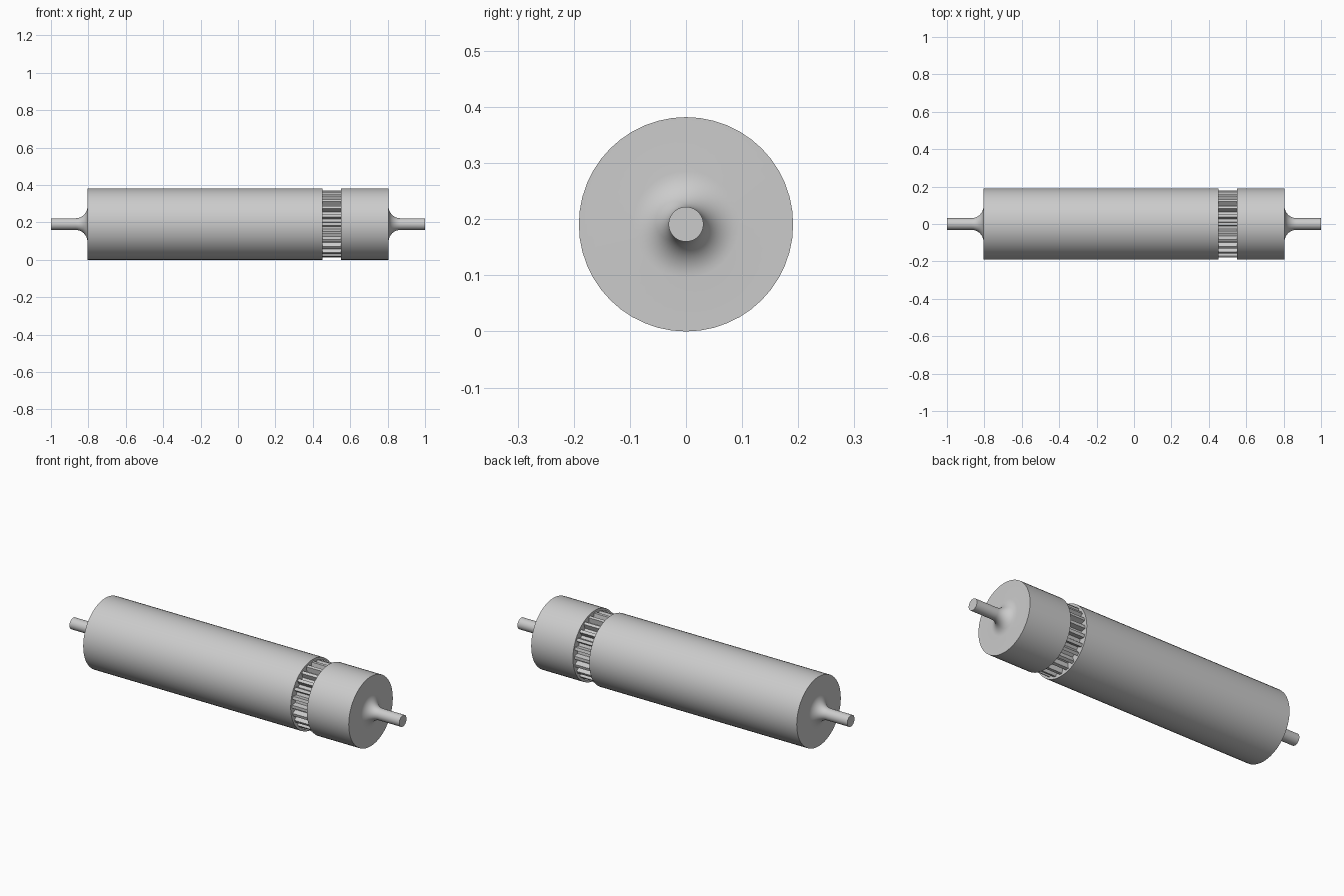
import bpy
import bmesh
from math import sin, cos, pi

if "Cube" in bpy.data.objects:
    bpy.data.objects.remove(bpy.data.objects["Cube"], do_unlink=True)

RADIUS = 0.191      # roller body
SHAFT = 0.031       # end journals
FILLET = 0.064      # blend between journal and end face
BODY_END = 0.805
GROOVE = (0.453, 0.552)
SIDES = 48
TEETH = 24

steel = bpy.data.materials.new("light grey metal")
steel.use_nodes = True
grey = (0.6, 0.6, 0.6, 1)
steel.diffuse_color = grey
steel.node_tree.nodes["Principled BSDF"].inputs["Base Color"].default_value = grey


def loft(name, sections):
    """Skin a list of (x, [(radius, angle), ...]) sections and cap both ends."""
    bm = bmesh.new()
    rings = [[bm.verts.new((x, r * cos(a), r * sin(a) + RADIUS)) for r, a in ring]
             for x, ring in sections]
    for lower, upper in zip(rings, rings[1:]):
        n = len(lower)
        for i in range(n):
            j = (i + 1) % n
            bm.faces.new((lower[i], lower[j], upper[j], upper[i]))
    bm.faces.new(rings[0])
    bm.faces.new(rings[-1])
    bmesh.ops.recalc_face_normals(bm, faces=bm.faces)
    mesh = bpy.data.meshes.new(name)
    bm.to_mesh(mesh)
    bm.free()
    mesh.materials.append(steel)
    obj = bpy.data.objects.new(name, mesh)
    bpy.context.collection.objects.link(obj)
    bpy.ops.object.select_all(action="DESELECT")
    obj.select_set(True)
    bpy.context.view_layer.objects.active = obj
    bpy.ops.object.shade_smooth_by_angle(angle=pi / 6)
    return obj


def circle(r):
    return [(r, 2 * pi * i / SIDES) for i in range(SIDES)]


def roller(name, side, inner_x):
    """Body section with a filleted journal pointing along side (-1 or 1)."""
    profile = [(1.0, SHAFT)]
    steps = 10
    for i in range(steps + 1):
        a = pi / 2 * i / steps
        profile.append((BODY_END + FILLET * (1 - sin(a)),
                        SHAFT + FILLET * (1 - cos(a))))
    profile.append((BODY_END, RADIUS))
    sections = [(side * x, circle(r)) for x, r in profile]
    sections.append((inner_x, circle(RADIUS)))
    loft(name, sections)


# Long and short roller sections, each with its journal
roller("long_roller", -1, GROOVE[0])
roller("short_roller", 1, GROOVE[1])

# Toothed drive ring between the two sections
tooth = [(0.151, -0.30), (0.179, -0.17), (0.179, 0.17), (0.151, 0.30)]
outline = [(r, 2 * pi * (k + offset) / TEETH)
           for k in range(TEETH) for r, offset in tooth]
loft("gear_ring", [(x, outline) for x in GROOVE])
